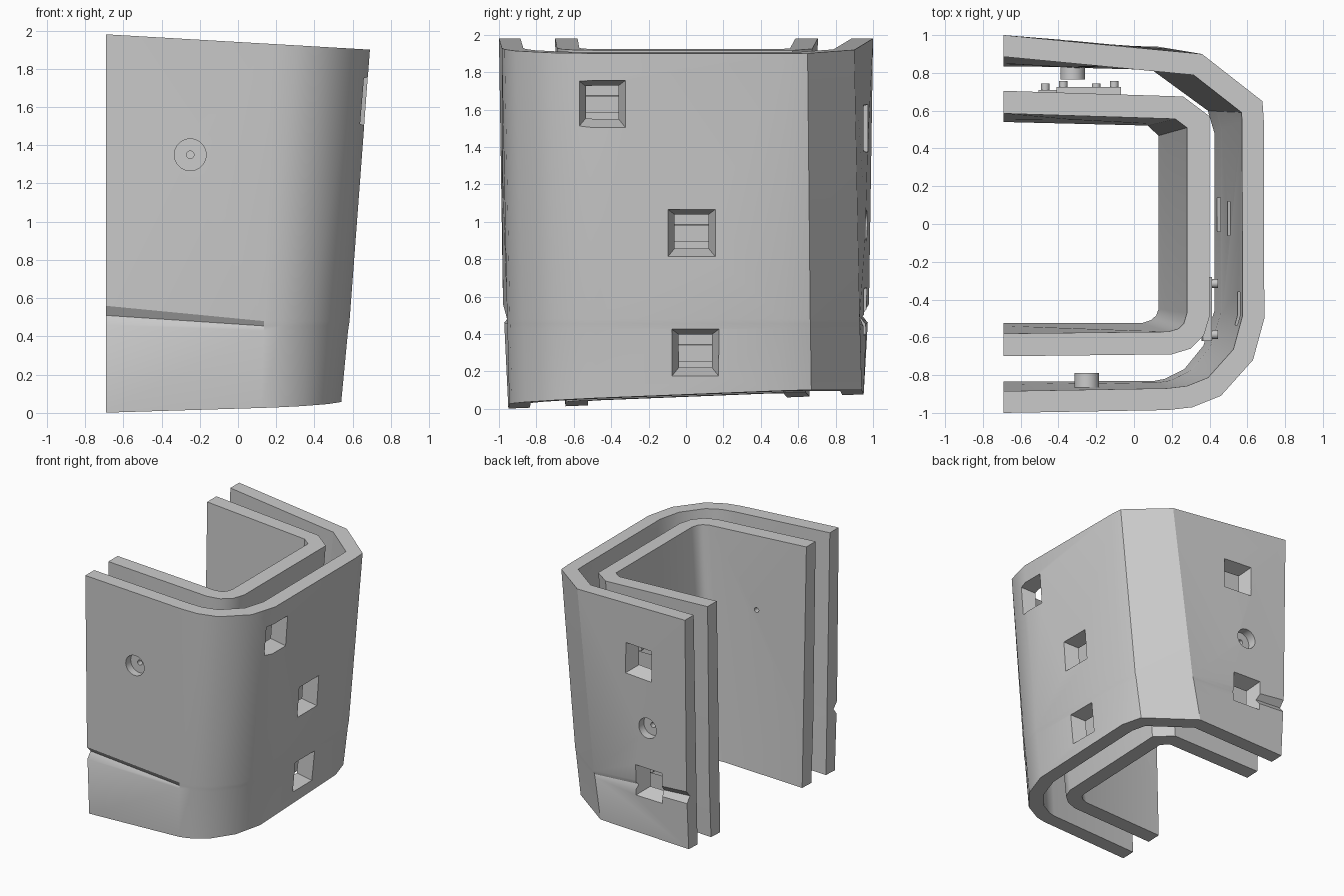
import bpy
import bmesh
import math
from mathutils import Matrix, Vector

default_cube = bpy.data.objects.get("Cube")
if default_cube:
    bpy.data.objects.remove(default_cube, do_unlink=True)

grey = bpy.data.materials.new("plain grey")
grey.use_nodes = True
grey.diffuse_color = (0.6, 0.6, 0.6, 1)
grey.node_tree.nodes["Principled BSDF"].inputs["Base Color"].default_value = grey.diffuse_color

HEIGHT = 1.94
OPEN_X = -0.69


def new_object(name, bm):
    bmesh.ops.recalc_face_normals(bm, faces=bm.faces[:])
    mesh = bpy.data.meshes.new(name)
    bm.to_mesh(mesh)
    bm.free()
    mesh.materials.append(grey)
    obj = bpy.data.objects.new(name, mesh)
    bpy.context.collection.objects.link(obj)
    return obj


def inset_line(points, distance):
    """Mitred parallel line on the hollow side of an open plan profile."""
    result = []
    last = len(points) - 1
    for i, point in enumerate(points):
        normals = []
        for a, b in ((i - 1, i), (i, i + 1)):
            if a >= 0 and b <= last:
                edge = (points[b] - points[a]).normalized()
                normals.append(Vector((-edge.y, edge.x)))
        miter = sum(normals, Vector((0, 0))).normalized()
        moved = point + miter * distance / miter.dot(normals[0])
        if i in (0, last):
            moved.x = OPEN_X
        result.append(moved)
    return result


def make_shell(name, bottom, top, thickness, levels):
    """Loft a U-shaped wall; levels are (height, outward push at free ends)."""
    bm = bmesh.new()
    rings = []
    count = len(bottom)
    for k, (level, push) in enumerate(levels):
        t = level / HEIGHT
        outer = [Vector(a).lerp(Vector(b), t) for a, b in zip(bottom, top)]
        inner = inset_line(outer, thickness)
        outer[0].y -= push
        outer[-1].y += push
        ring = []
        for line in (outer, inner):
            verts = []
            for i, p in enumerate(line):
                if k == 0:
                    z = 0.06 + 0.04 * p.y + 0.03 * p.x
                elif k == len(levels) - 1:
                    z = HEIGHT - 0.058 * p.x
                elif i in (0, count - 1):
                    z = level
                else:
                    z = 0.43 + (level - 0.46) * 0.5
                verts.append(bm.verts.new((p.x, p.y, z)))
            ring.append(verts)
        rings.append(ring)
    for lower, upper in zip(rings, rings[1:]):
        a = lower[0] + lower[1][::-1]
        b = upper[0] + upper[1][::-1]
        for i in range(len(a)):
            j = (i + 1) % len(a)
            bm.faces.new((a[i], a[j], b[j], b[i]))
    for outer, inner in (rings[0], rings[-1]):
        for i in range(count - 1):
            bm.faces.new((outer[i], outer[i + 1], inner[i + 1], inner[i]))
    return new_object(name, bm)


def on_wall(point, normal):
    """Frame on a wall: local z points outward, local y points up."""
    rotation = Vector(normal).to_track_quat("Z", "Y").to_matrix().to_4x4()
    return Matrix.Translation(point) @ rotation


def add_cone(bm, frame, start, end, r_start, r_end, sides=32, turn=0, x=0):
    local = Matrix.Translation((x, 0, (start + end) / 2)) @ Matrix.Rotation(turn, 4, "Z")
    bmesh.ops.create_cone(bm, cap_ends=True, segments=sides, radius1=r_start,
                          radius2=r_end, depth=end - start, matrix=frame @ local)


def combine(target, tool, operation):
    modifier = target.modifiers.new("combine", "BOOLEAN")
    modifier.operation = operation
    modifier.solver = "EXACT"
    modifier.object = tool
    bpy.context.view_layer.objects.active = target
    bpy.ops.object.modifier_apply(modifier=modifier.name)
    bpy.data.objects.remove(tool, do_unlink=True)


def round_tool(name, frame, start, end, radius):
    bm = bmesh.new()
    add_cone(bm, frame, start, end, radius, radius)
    tool = new_object(name, bm)
    tool.hide_render = True
    return tool


# Outer and inner shells, rounded at the front corner and bevelled at the back
outer_shell = make_shell(
    "outer_shell",
    [(OPEN_X, -.95), (.12, -.945), (.2, -.93), (.34, -.86), (.47, -.7), (.54, -.48),
     (.54, .5), (.49, .67), (.12, .94), (OPEN_X, .95)],
    [(OPEN_X, -1), (.18, -.985), (.31, -.97), (.46, -.91), (.63, -.72), (.69, -.5),
     (.687, .55), (.68, .65), (.36, .9), (OPEN_X, 1)],
    0.115,
    [(0, 0), (.46, .01), (.51, -.03), (.56, .014), (HEIGHT, 0)])

inner_shell = make_shell(
    "inner_shell",
    [(OPEN_X, -.645), (.06, -.645), (.15, -.615), (.22, -.555), (.25, -.47),
     (.25, .52), (.12, .64), (OPEN_X, .66)],
    [(OPEN_X, -.7), (.2, -.69), (.3, -.66), (.37, -.59), (.4, -.49),
     (.4, .57), (.26, .675), (OPEN_X, .705)],
    0.12,
    [(0, 0), (.5, .01), (HEIGHT, 0)])

# Wall directions
LEAN = 0.077
SIDE = (1, 0, -LEAN)
BACK = (0.07, 1, 0)
FRONT = (0, -1, 0)

# Mount positions: (along the wall, height)
side_mounts = [(-.45, 1.63), (.03, .94), (.05, .3)]
back_mounts = [(-.24, 1.5), (-.335, .52)]

window_frames = [on_wall((.54 + LEAN * z, y, z), SIDE) for y, z in side_mounts]
window_frames += [on_wall((x, .96, z), BACK) for x, z in back_mounts]
plate_frames = [on_wall((.25 + LEAN * z, y, z), SIDE) for y, z in side_mounts]
plate_frames += [on_wall((x, .667 + .015 * z, z), (0, 1, 0)) for x, z in back_mounts]

# Bosses with counterbores outside and pilot holes through both shells
for label, frame in (("front", on_wall((-.25, -.99, 1.35), FRONT)),
                     ("back", on_wall((-.325, .965, .98), (0, 1, 0)))):
    combine(outer_shell, round_tool(label + "_boss", frame, -.2, -.07, .065), "UNION")
    combine(outer_shell, round_tool(label + "_bore", frame, -.07, .1, .083), "DIFFERENCE")
    combine(outer_shell, round_tool(label + "_pilot", frame, -.3, .1, .02), "DIFFERENCE")
    combine(inner_shell, round_tool(label + "_pilot", frame, -.6, 0, .02), "DIFFERENCE")

# Tapered square windows through the outer shell
for frame in window_frames:
    bm = bmesh.new()
    add_cone(bm, frame, -.15, .05, .11, .2, sides=4, turn=math.pi / 4)
    cutter = new_object("window_cutter", bm)
    cutter.hide_render = True
    combine(outer_shell, cutter, "DIFFERENCE")

# Small plates with two pegs each, mounted behind the windows
parts = [outer_shell, inner_shell]
for frame in plate_frames:
    bm = bmesh.new()
    box = Matrix.Translation((0, 0, .01)) @ Matrix.Diagonal((.34, .09, .05, 1))
    bmesh.ops.create_cube(bm, size=1, matrix=frame @ box)
    for side in (-1, 1):
        add_cone(bm, frame, .03, .068, .023, .023, sides=16, x=side * .135)
    parts.append(new_object("mount_plate", bm))

# Smooth the curved corner while keeping edges crisp
bpy.ops.object.select_all(action="DESELECT")
for part in parts:
    part.select_set(True)
bpy.context.view_layer.objects.active = outer_shell
bpy.ops.object.shade_smooth_by_angle(angle=math.radians(30))
